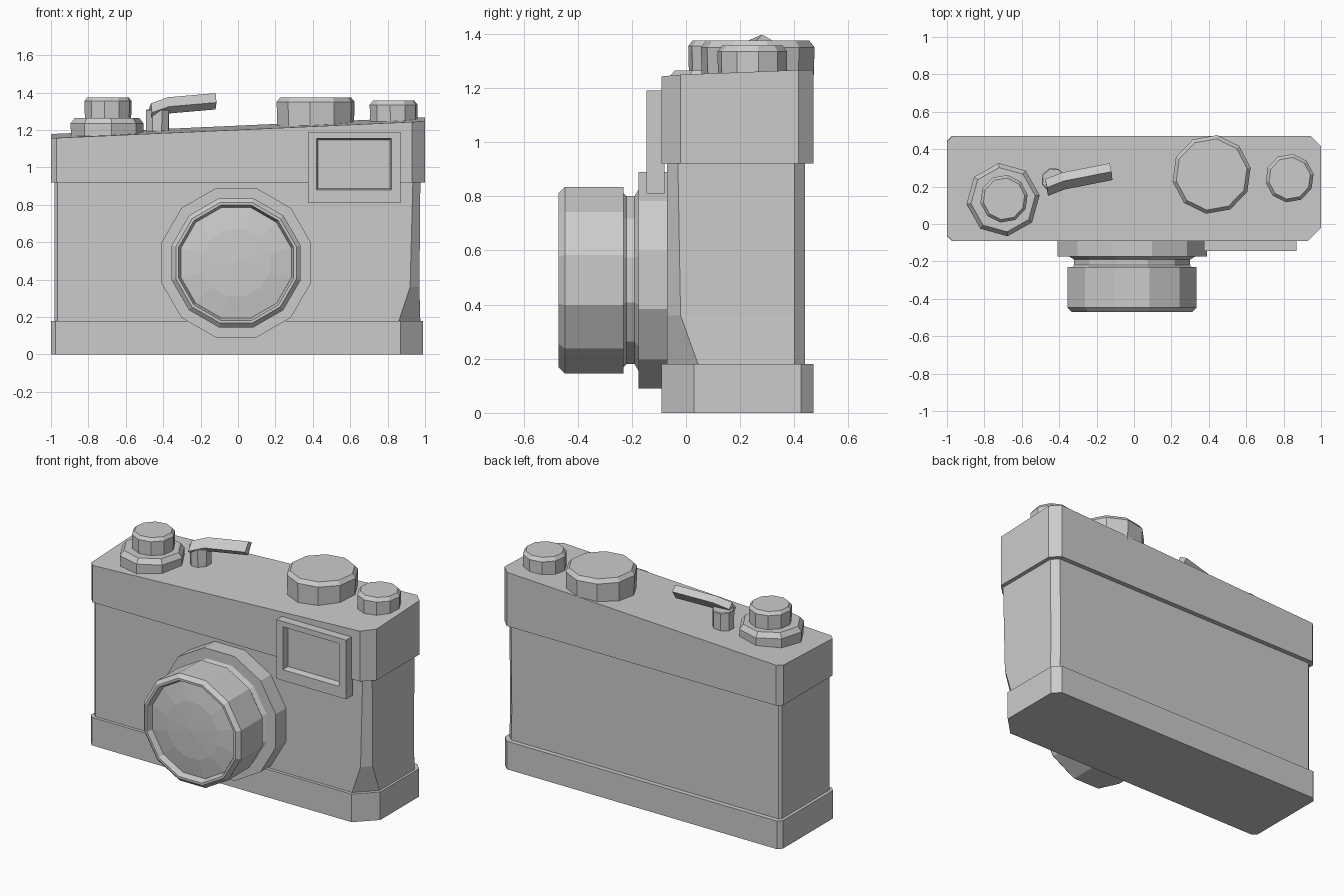
import bpy, bmesh, math

if "Cube" in bpy.data.objects:
    bpy.data.objects.remove(bpy.data.objects["Cube"])

grey = bpy.data.materials.new("plain grey")
grey.diffuse_color = (0.6, 0.6, 0.6, 1)
grey.use_nodes = True
grey.node_tree.nodes["Principled BSDF"].inputs["Base Color"].default_value = grey.diffuse_color


def loft(name, rings):
    """Skin a stack of equal-length rings and cap both ends."""
    bm = bmesh.new()
    loops = [[bm.verts.new(p) for p in ring] for ring in rings]
    n = len(loops[0])
    for a, b in zip(loops, loops[1:]):
        for i in range(n):
            j = (i + 1) % n
            bm.faces.new((a[i], a[j], b[j], b[i]))
    bm.faces.new(loops[0])
    bm.faces.new(loops[-1])
    bmesh.ops.recalc_face_normals(bm, faces=bm.faces)
    mesh = bpy.data.meshes.new(name)
    bm.to_mesh(mesh)
    bm.free()
    mesh.materials.append(grey)
    ob = bpy.data.objects.new(name, mesh)
    bpy.context.collection.objects.link(ob)
    return ob


def footprint(x0, x1, y0, y1, left, fr, br):
    """Rectangle with cut corners: left pair, front right, back right."""
    return [(x0 + left, y0), (x1 - fr, y0), (x1, y0 + fr), (x1, y1 - br),
            (x1 - br, y1), (x0 + left, y1), (x0, y1 - left), (x0, y0 + left)]


def at(ring, z):
    return [(x, y, z) for x, y in ring]


def top_z(x, y):
    return 1.201 + 0.045 * x + 0.04 * (y + 0.09)


# Body: base, waist and sloping top cover
loft("base", [at(footprint(-1, 0.99, -0.09, 0.47, 0.025, 0.12, 0.045), z) for z in (0, 0.18)])
loft("waist", [at(footprint(-0.98, x1, -0.07, 0.44, 0.015, fr, 0.04), z)
               for z, x1, fr in ((0.17, 0.975, 0.118), (0.36, 0.97, 0.05), (0.93, 0.975, 0.04))])
cover = footprint(-1, 1, -0.09, 0.47, 0.03, 0.07, 0.055)
loft("top_cover", [at(cover, 0.92), [(x, y, top_z(x, y)) for x, y in cover]])


# Lens: twelve-sided turned profile of (flat radius, y)
def lens_ring(r, y):
    r /= math.cos(math.pi / 12)
    return [(-0.01 + r * math.cos(math.pi * (i + 0.5) / 6), y,
             0.49 + r * math.sin(math.pi * (i + 0.5) / 6)) for i in range(12)]


loft("lens_flange", [lens_ring(*p) for p in ((0.40, -0.06), (0.40, -0.175), (0.335, -0.175), (0.31, -0.19),
                                             (0.31, -0.22), (0.325, -0.235))])
loft("lens_barrel", [lens_ring(*p) for p in ((0.345, -0.23), (0.345, -0.447), (0.322, -0.47), (0.308, -0.47),
                                             (0.295, -0.43))])
loft("lens_glass", [lens_ring(*p) for p in ((0.30, -0.42), (0.295, -0.432), (0.18, -0.45), (0.002, -0.457))])


# Viewfinder frame with recessed window
def frame(x0, x1, z0, z1, y):
    return [(x0, y, z0), (x1, y, z0), (x1, y, z1), (x0, y, z1)]


loft("viewfinder", [frame(0.375, 0.87, 0.81, 1.19, -0.08), frame(0.375, 0.87, 0.81, 1.19, -0.145),
                    frame(0.42, 0.82, 0.88, 1.155, -0.145), frame(0.428, 0.812, 0.888, 1.147, -0.105)])


# Dials on the top cover, with a chamfered rim
def dial(name, x, y, r, z0, z1, sides, turn, bevel=0.025):
    def ring(rad, z):
        return [(x + rad * math.cos(math.radians(turn) + math.tau * i / sides),
                 y + rad * math.sin(math.radians(turn) + math.tau * i / sides), z) for i in range(sides)]
    loft(name, [ring(r * 0.97, z0), ring(r, z1 - bevel), ring(r - bevel * 0.8, z1)])


dial("rewind_base", -0.70, 0.13, 0.197, 1.1, 1.265, 8, 7, 0.03)
dial("rewind_knob", -0.695, 0.135, 0.128, 1.2, 1.375, 10, 10, 0.02)
dial("speed_dial", 0.415, 0.265, 0.212, 1.15, 1.375, 10, 10)
dial("shutter_dial", 0.832, 0.245, 0.13, 1.15, 1.357, 10, 10, 0.022)
dial("lever_post", -0.43, 0.235, 0.066, 1.1, 1.31, 8, 20, 0.005)


# Advance lever: rolled rectangular bar with one bend
def bar(x, y, z):
    return [(x - 0.01, y + 0.045, z + 0.02), (x, y, z + 0.045),
            (x + 0.005, y - 0.045, z - 0.005), (x, y - 0.005, z - 0.042)]


loft("lever_arm", [bar(-0.465, 0.195, 1.298), bar(-0.375, 0.23, 1.33), bar(-0.12, 0.28, 1.352)])
